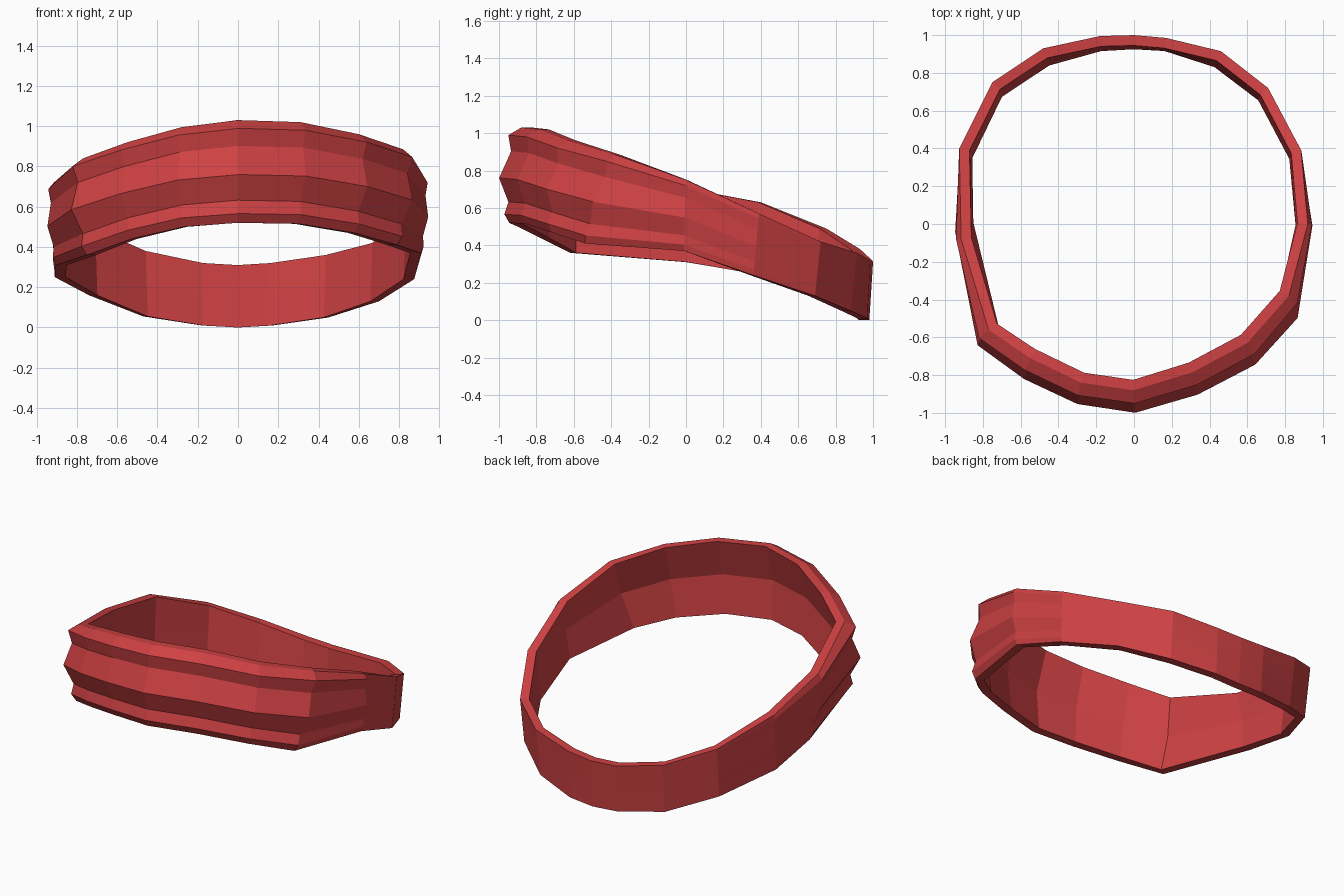
import bpy, bmesh
from mathutils import Vector

# Stations around the tilted band: top rim (x, y, z), bottom rim (x, y, z)
STATIONS = [
    (0.00, -0.88, 1.03, 0.00, -0.945, 0.52),
    (0.31, -0.785, 1.02, 0.30, -0.86, 0.515),
    (0.60, -0.63, 0.96, 0.58, -0.72, 0.47),
    (0.82, -0.38, 0.885, 0.79, -0.54, 0.41),
    (0.92, 0.00, 0.75, 0.91, -0.01, 0.37),
    (0.885, 0.39, 0.57, 0.875, 0.36, 0.24),
    (0.71, 0.72, 0.42, 0.70, 0.69, 0.13),
    (0.46, 0.915, 0.36, 0.45, 0.88, 0.05),
    (0.17, 0.985, 0.32, 0.17, 0.97, 0.01),
    (0.00, 1.00, 0.31, 0.00, 0.98, 0.00),
    (-0.18, 0.995, 0.32, -0.18, 0.97, 0.01),
    (-0.48, 0.93, 0.38, -0.47, 0.89, 0.055),
    (-0.75, 0.75, 0.49, -0.74, 0.71, 0.16),
    (-0.925, 0.40, 0.63, -0.91, 0.36, 0.25),
    (-0.915, -0.08, 0.72, -0.905, 0.00, 0.31),
    (-0.77, -0.56, 0.84, -0.75, -0.62, 0.36),
    (-0.55, -0.71, 0.92, -0.53, -0.78, 0.44),
    (-0.28, -0.84, 0.995, -0.27, -0.90, 0.50),
]
# Cloth folds: (fraction down the band, outward push)
FOLDS = [(0, 0), (0.08, 0.065), (0.25, 0.039), (0.53, 0.085),
         (0.78, 0.019), (0.91, 0.032), (1, 0)]
INNER = [(1, -0.055), (0.5, -0.055), (0, -0.055)]

red = bpy.data.materials.new("red cloth")
red.diffuse_color = (0.62, 0.053, 0.056, 1)

bm = bmesh.new()
rings = []
n = len(STATIONS)
for i, s in enumerate(STATIONS):
    top, bottom = Vector(s[:3]), Vector(s[3:])
    # outward direction averaged from the two adjoining segments
    before, after = Vector(STATIONS[i - 1][:2]), Vector(STATIONS[(i + 1) % n][:2])
    here = top.xy
    t = (here - before).normalized() + (after - here).normalized()
    out = Vector((t.y, -t.x, 0)).normalized()
    # folds fade away toward the back
    fade = max(0, min(1, 0.5 - s[1])) ** 1.5
    ring = [bm.verts.new(top.lerp(bottom, k) + out * d * fade) for k, d in FOLDS]
    for k, d in INNER:
        bulge = 0.05 * fade if k == 0.5 else 0
        ring.append(bm.verts.new(top.lerp(bottom, k) + out * (d + bulge)))
    rings.append(ring)

# Skin neighbouring sections into a closed band
for i in range(n):
    a, b = rings[i], rings[(i + 1) % n]
    m = len(a)
    for j in range(m):
        bm.faces.new((a[j], a[(j + 1) % m], b[(j + 1) % m], b[j]))
bmesh.ops.recalc_face_normals(bm, faces=bm.faces)

mesh = bpy.data.meshes.new("headband")
bm.to_mesh(mesh)
bm.free()
mesh.materials.append(red)
band = bpy.data.objects.new("headband", mesh)
bpy.context.collection.objects.link(band)
